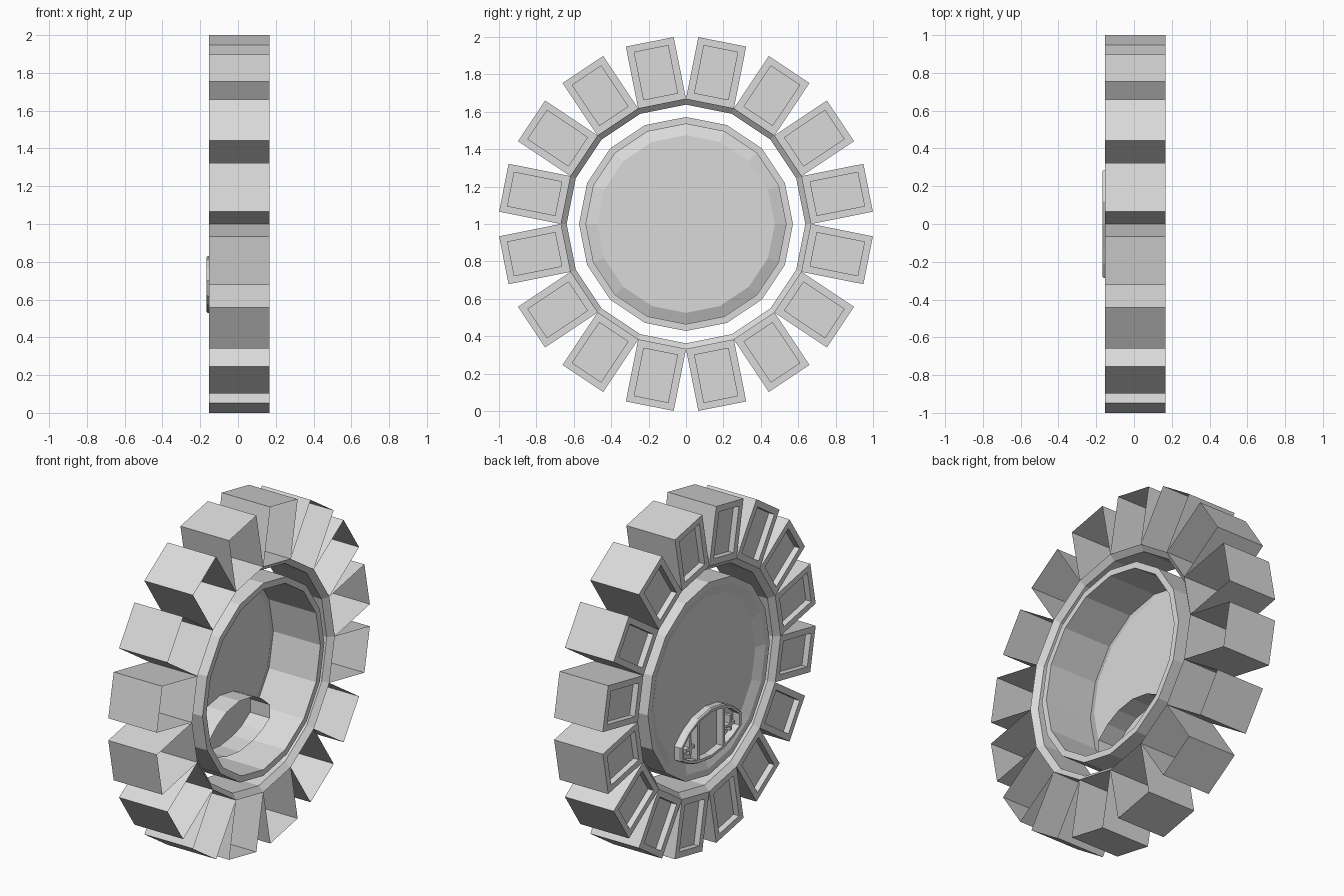
import bpy, bmesh, math
from mathutils import Matrix, Vector

if "Cube" in bpy.data.objects:
    bpy.data.objects.remove(bpy.data.objects["Cube"])

SIDES = 16
X_FRONT, X_BACK = -0.153, 0.167   # framed side and open side
CENTRE_Z = 1.0

grey = bpy.data.materials.new("light_grey")
grey.diffuse_color = (0.7, 0.7, 0.7, 1)
grey.use_nodes = True
grey.node_tree.nodes["Principled BSDF"].inputs["Base Color"].default_value = grey.diffuse_color


def finish(name, bm):
    mesh = bpy.data.meshes.new(name)
    bm.to_mesh(mesh)
    bm.free()
    mesh.materials.append(grey)
    ob = bpy.data.objects.new(name, mesh)
    bpy.context.collection.objects.link(ob)
    return ob


def skin(bm, loops, cap_start=False, cap_end=False, closed=False):
    """Join a series of equal-length point loops with quads."""
    rings = [[bm.verts.new(p) for p in loop] for loop in loops]
    pairs = list(zip(rings, rings[1:]))
    if closed:
        pairs.append((rings[-1], rings[0]))
    for a, b in pairs:
        n = len(a)
        for i in range(n):
            j = (i + 1) % n
            bm.faces.new((a[i], a[j], b[j], b[i]))
    if cap_start:
        bm.faces.new(rings[0][::-1])
    if cap_end:
        bm.faces.new(rings[-1])


def circle(x, r):
    return [(x, r * math.cos(2 * math.pi * i / SIDES),
             CENTRE_Z + r * math.sin(2 * math.pi * i / SIDES)) for i in range(SIDES)]


def box(bm, centre, size, roll=0.0):
    m = (Matrix.Translation(centre) @ Matrix.Rotation(roll, 4, 'X')
         @ Matrix.Diagonal((*size, 1)))
    bmesh.ops.create_cube(bm, size=1, matrix=m)


# Ring: band with chamfered inner edges
bm = bmesh.new()
profile = [(X_FRONT, 0.67), (X_FRONT + 0.03, 0.638),
           (X_BACK - 0.03, 0.638), (X_BACK, 0.67)]
skin(bm, [circle(x, r) for x, r in profile], closed=True)
bmesh.ops.recalc_face_normals(bm, faces=bm.faces)
finish("ring", bm)

# Drum: deep cup open at the back, with a gently dished floor at the front
bm = bmesh.new()
profile = [(-0.123, 0.475), (-0.148, 0.535), (-0.15, 0.572), (X_BACK, 0.572),
           (X_BACK, 0.535), (-0.142, 0.535), (-0.117, 0.475)]
skin(bm, [circle(x, r) for x, r in profile], cap_start=True, cap_end=True)
bmesh.ops.recalc_face_normals(bm, faces=bm.faces)
finish("drum", bm)


# Tread blocks: open at the back, recessed panel on the front
def block_loop(x, inset):
    half = 0.1305 - inset
    lo, hi = 0.657 + inset, 0.993 - inset
    return [Vector((x, lo, -half)), Vector((x, hi, -half)),
            Vector((x, hi, half)), Vector((x, lo, half))]


for k in range(SIDES):
    bm = bmesh.new()
    skin(bm, [block_loop(X_BACK, 0), block_loop(X_FRONT, 0),
              block_loop(X_FRONT, 0.036), block_loop(X_FRONT + 0.035, 0.036)],
         cap_end=True)
    # the wall against the ring is supplied by the ring itself
    inner = [f for f in bm.faces
             if abs(f.calc_center_median().y - 0.657) < 1e-4]
    bmesh.ops.delete(bm, geom=inner, context='FACES')
    bmesh.ops.recalc_face_normals(bm, faces=bm.faces)
    angle = (k + 0.5) * 2 * math.pi / SIDES
    bm.transform(Matrix.Translation((0, 0, CENTRE_Z)) @ Matrix.Rotation(angle, 4, 'X'))
    finish(f"tread_block_{k + 1}", bm)

# Badge plate outline: arched top, short upright ends, shallow curved base
half_outline = [(0.0, 0.83), (0.12, 0.81), (0.21, 0.765), (0.285, 0.70),
                (0.285, 0.62), (0.21, 0.575), (0.12, 0.545), (0.0, 0.53)]
outline = half_outline + [(-y, z) for y, z in half_outline[-2:0:-1]]


def plate_loop(x, s):
    return [(x, y * (1 - s / 0.285), 0.68 + (z - 0.68) * (1 - s / 0.15)) for y, z in outline]


# Plate frame: sleeve through the drum floor with a raised front rim
bm = bmesh.new()
skin(bm, [plate_loop(0.01, 0), plate_loop(-0.160, 0), plate_loop(-0.168, 0.006),
          plate_loop(-0.168, 0.022), plate_loop(-0.125, 0.022)])
bmesh.ops.recalc_face_normals(bm, faces=bm.faces)
finish("plate_frame", bm)

# Plate dividers and small end fittings
bm = bmesh.new()
for s in (-1, 1):
    box(bm, (-0.144, s * 0.12, 0.68), (0.044, 0.022, 0.23))
    box(bm, (-0.142, s * 0.19, 0.66), (0.040, 0.08, 0.018))
    box(bm, (-0.142, s * 0.19, 0.67), (0.040, 0.018, 0.09))
finish("plate_dividers", bm)
